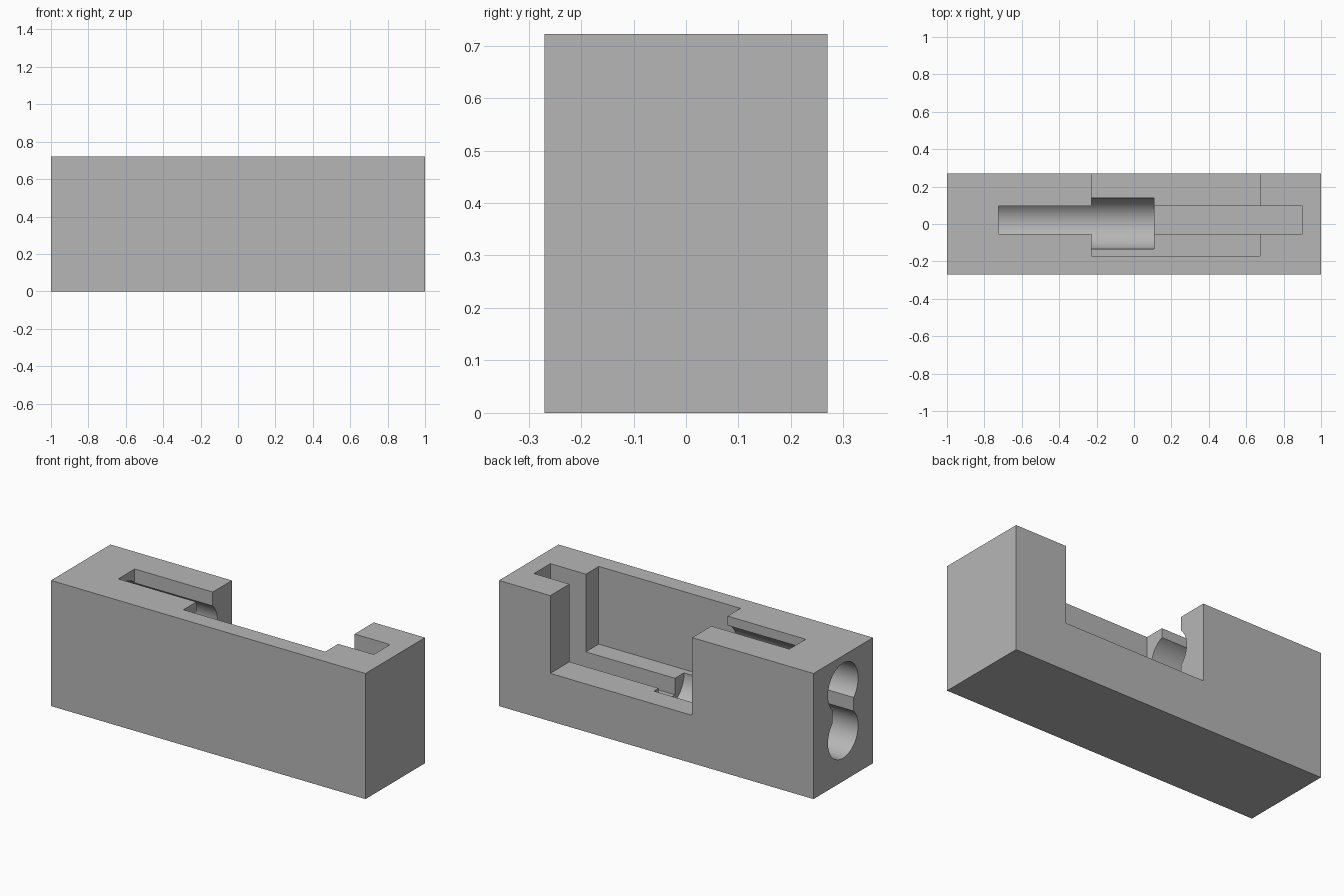
import bpy
import math

cube = bpy.data.objects.get("Cube")
if cube:
    bpy.data.objects.remove(cube, do_unlink=True)

HEIGHT = 0.722
WINDOW_FLOOR = 0.275
TOP = HEIGHT + 0.1      # cutters overshoot the outside faces
OUTSIDE = -1.1


def make_box(name, x, y, z):
    """Box from (low, high) ranges on each axis."""
    bpy.ops.mesh.primitive_cube_add(size=1)
    obj = bpy.context.object
    obj.name = name
    obj.location = [(a + b) / 2 for a, b in (x, y, z)]
    obj.scale = [b - a for a, b in (x, y, z)]
    bpy.ops.object.transform_apply(location=True, rotation=True, scale=True)
    return obj


def make_bore(name, x, z, radius=0.137):
    """Cylinder lying along x."""
    bpy.ops.mesh.primitive_cylinder_add(
        vertices=64, radius=radius, depth=x[1] - x[0],
        location=((x[0] + x[1]) / 2, 0.002, z), rotation=(0, math.pi / 2, 0))
    obj = bpy.context.object
    obj.name = name
    bpy.ops.object.transform_apply(location=True, rotation=True, scale=True)
    return obj


# Solid block
body = make_box("housing_block", (-1, 1), (-0.27, 0.27), (0, HEIGHT))

# Open window, narrow top slot, two bores and the gap joining them
cutters = [
    make_box("window_cutter", (-0.228, 0.674), (-0.17, 0.4), (WINDOW_FLOOR, TOP)),
    make_box("slot_cutter", (-0.724, 0.9), (-0.053, 0.096), (0.18, TOP)),
    make_bore("lower_bore_cutter", (OUTSIDE, 0.107), 0.27),
    make_bore("upper_bore_cutter", (OUTSIDE, 0.05), 0.543),
    make_box("bore_gap_cutter", (OUTSIDE, 0), (-0.094, 0.096), (0.3, 0.5)),
]

for cutter in cutters:
    cutter.hide_render = True
    mod = body.modifiers.new(cutter.name, "BOOLEAN")
    mod.operation = "DIFFERENCE"
    mod.solver = "EXACT"
    mod.object = cutter

bpy.ops.object.select_all(action="DESELECT")
body.select_set(True)
bpy.context.view_layer.objects.active = body
for cutter in cutters:
    bpy.ops.object.modifier_apply(modifier=cutter.name)
    bpy.data.objects.remove(cutter, do_unlink=True)

# Single grey finish
grey = bpy.data.materials.new("plain_grey")
grey.use_nodes = True
colour = (0.47, 0.47, 0.47, 1)
grey.diffuse_color = colour
grey.node_tree.nodes["Principled BSDF"].inputs["Base Color"].default_value = colour
body.data.materials.clear()
body.data.materials.append(grey)
for face in body.data.polygons:
    face.material_index = 0

# Smooth bores, sharp corners
bpy.ops.object.shade_smooth_by_angle(angle=math.radians(25))
